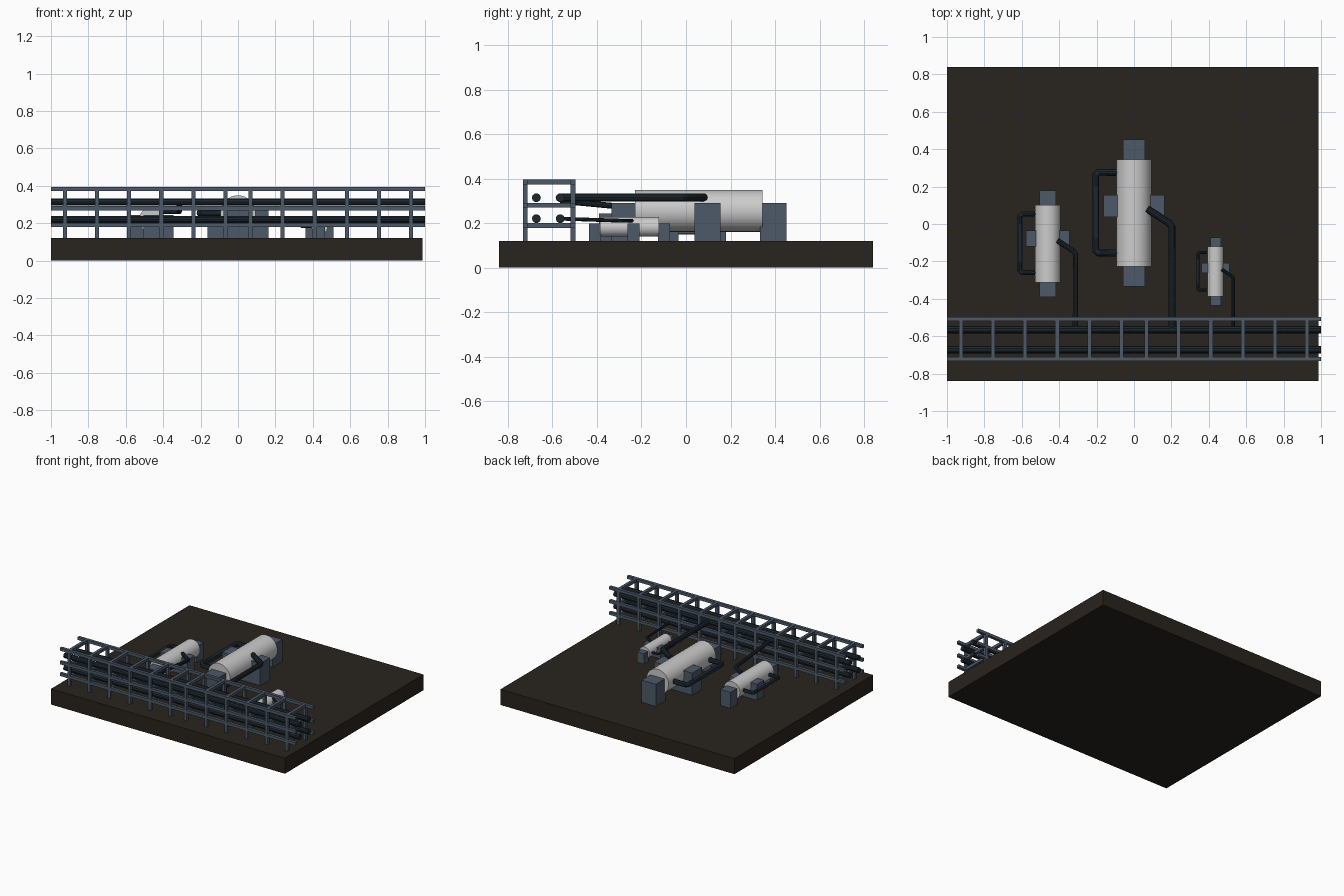
import bpy
import math
from mathutils import Vector

if "Cube" in bpy.data.objects:
    bpy.data.objects.remove(bpy.data.objects["Cube"])


def material(name, rgb):
    m = bpy.data.materials.new(name)
    m.diffuse_color = (*rgb, 1)
    m.use_nodes = True
    m.node_tree.nodes["Principled BSDF"].inputs["Base Color"].default_value = m.diffuse_color
    return m


GROUND = material("dark_ground", (0.022, 0.017, 0.013))
STEEL = material("blue_steel", (0.075, 0.10, 0.14))
PIPE = material("dark_pipe", (0.012, 0.02, 0.028))
BASE_Z = 0.12


def box(name, lo, hi, mat):
    lo, hi = Vector(lo), Vector(hi)
    bpy.ops.mesh.primitive_cube_add(size=1, location=(lo + hi) / 2)
    o = bpy.context.object
    o.name = name
    o.scale = hi - lo
    bpy.ops.object.transform_apply(location=False, rotation=False)
    o.data.materials.append(mat)
    return o


def pipe(name, points, radius):
    c = bpy.data.curves.new(name, 'CURVE')
    c.dimensions = '3D'
    c.bevel_depth = radius
    c.bevel_resolution = 3
    c.use_fill_caps = True
    s = c.splines.new('POLY')
    s.points.add(len(points) - 1)
    for p, co in zip(s.points, points):
        p.co = (*co, 1)
    o = bpy.data.objects.new(name, c)
    bpy.context.collection.objects.link(o)
    bpy.ops.object.select_all(action='DESELECT')
    o.select_set(True)
    bpy.context.view_layer.objects.active = o
    bpy.ops.object.convert(target='MESH')
    o = bpy.context.object
    o.data.materials.append(PIPE)
    bpy.ops.object.shade_smooth_by_angle()
    return o


def vessel(name, x, y, s, rack_z):
    """Horizontal vessel with supports, side loop and feed pipe, scaled by s."""
    def at(dx, dy, dz):
        return (x + dx * s, y + dy * s, BASE_Z + dz * s)

    # Drum
    bpy.ops.mesh.primitive_cylinder_add(vertices=32, radius=0.094 * s, depth=0.573 * s,
                                        location=at(0, 0, 0.135),
                                        rotation=(math.pi / 2, 0, 0))
    bpy.context.object.name = name + "_drum"
    bpy.ops.object.shade_smooth_by_angle()

    # End and middle supports
    for side, a, b in (("front", -0.393, -0.275), ("back", 0.275, 0.393)):
        box(f"{name}_{side}_support", at(-0.06, a, 0), at(0.06, b, 0.17), STEEL)
    box(name + "_middle_support", at(-0.162, -0.02, 0), at(0.162, 0.098, 0.17), STEEL)

    # Side loop
    r = 0.019 * s
    pipe(name + "_side_loop",
         [at(-0.07, 0.218, 0.135), at(-0.19, 0.218, 0.135), at(-0.204, 0.204, 0.135),
          at(-0.204, -0.199, 0.135), at(-0.19, -0.213, 0.135), at(-0.07, -0.213, 0.135)], r)

    # Feed pipe to the rack
    end_x = x + 0.203 * s
    pipe(name + "_feed_pipe",
         [at(0.07, 0.023, 0.195), at(0.19, -0.055, 0.195), at(0.203, -0.075, 0.195),
          (end_x, -0.565, rack_z)], r)


# Ground slab
box("ground_slab", (-1, -0.84, 0), (0.987, 0.84, BASE_Z), GROUND)

# Vessels
vessel("large_vessel", 0.0, 0.058, 1.0, 0.314)
vessel("medium_vessel", -0.461, -0.105, 0.725, 0.30)
vessel("small_vessel", 0.436, -0.254, 0.465, 0.22)

# Pipe rack
H = 0.011
LEVELS = (0.19, 0.28, 0.384)
ROWS = (-0.722, -0.507)
for z in LEVELS:
    for y in ROWS:
        box("rack_long_beam", (-1, y - H, z - H), (1, y + H, z + H), STEEL)
for i in range(6):
    for sign in (-1, 1):
        x = sign * (0.067 + i * 0.1716)
        for y in ROWS:
            box("rack_post", (x - H, y - H, BASE_Z), (x + H, y + H, 0.395), STEEL)
        for z in LEVELS:
            box("rack_cross_beam", (x - H, ROWS[0], z - H), (x + H, ROWS[1], z + H), STEEL)

# Rack pipes
for y in (-0.672, -0.565):
    for z in (0.22, 0.314):
        pipe("rack_pipe", [(-1, y, z), (1, y, z)], 0.02)
